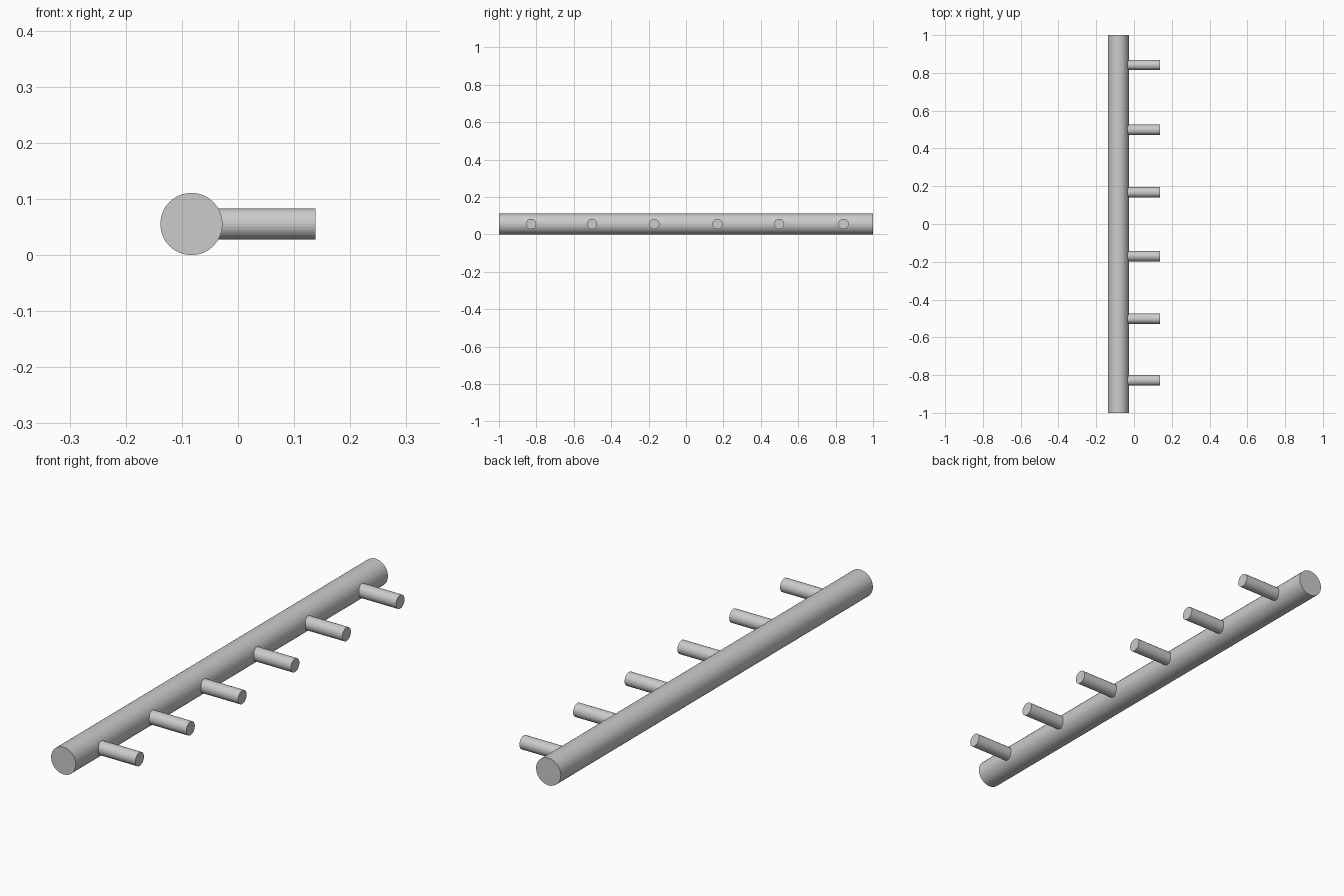
import bpy
from math import pi

if "Cube" in bpy.data.objects:
    bpy.data.objects.remove(bpy.data.objects["Cube"])

BAR_R, PEG_R = 0.0555, 0.0275
BAR_X, TIP_X = -0.083, 0.1385
PEG_START = -0.04          # just inside the bar surface
PEG_YS = (-0.828, -0.502, -0.17, 0.168, 0.498, 0.842)


def rod(name, radius, length, location, rotation):
    bpy.ops.mesh.primitive_cylinder_add(vertices=32, radius=radius, depth=length,
                                        location=location, rotation=rotation)
    obj = bpy.context.object
    obj.name = name
    return obj


# Long horizontal bar
rod("bar", BAR_R, 2.0, (BAR_X, 0, BAR_R), (pi / 2, 0, 0))

# Row of pegs sticking out to the right
for i, y in enumerate(PEG_YS, 1):
    rod(f"peg_{i}", PEG_R, TIP_X - PEG_START,
        ((TIP_X + PEG_START) / 2, y, BAR_R), (0, pi / 2, 0))
